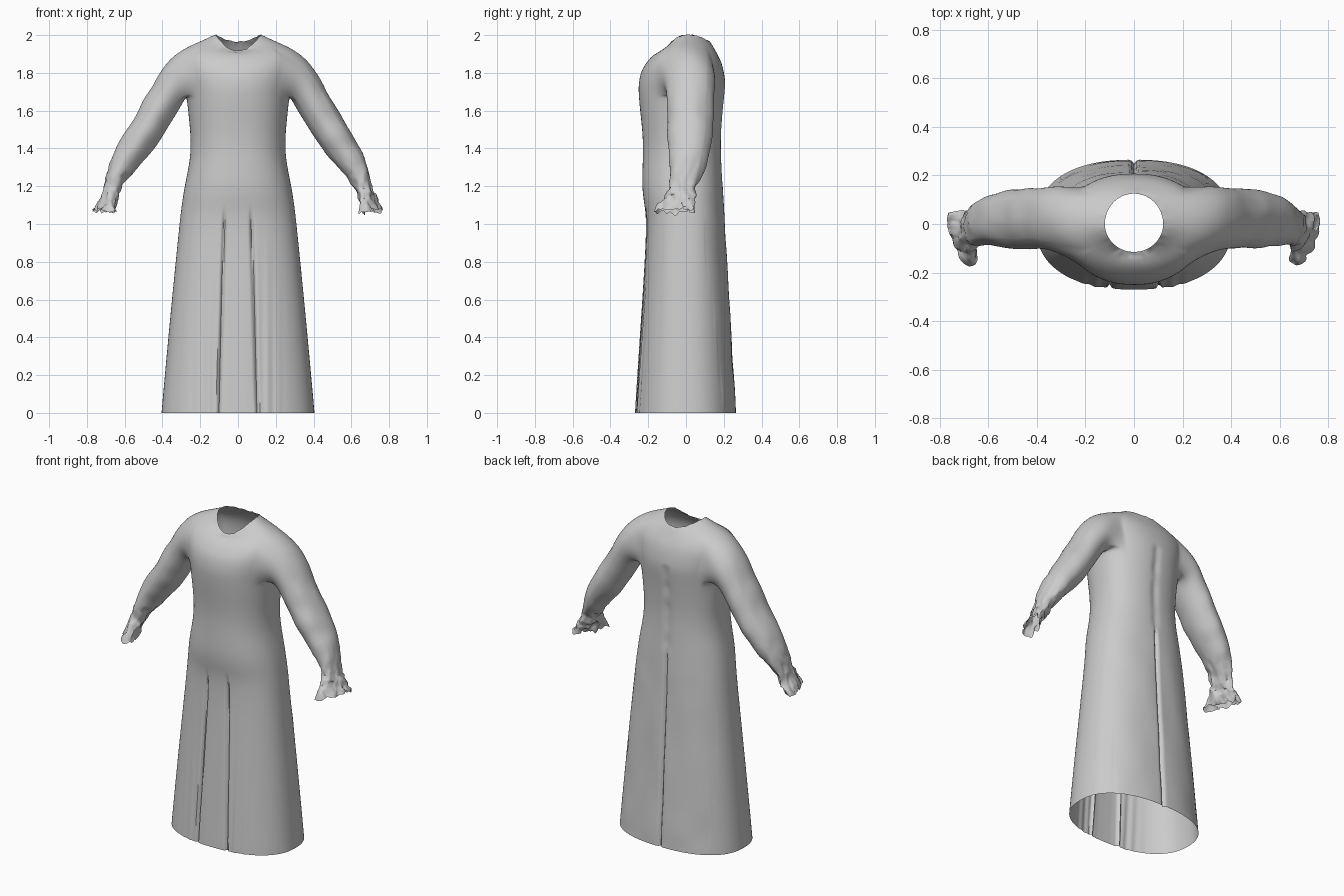
import bpy, bmesh, math
from mathutils import Vector, noise

if "Cube" in bpy.data.objects:
    bpy.data.objects.remove(bpy.data.objects["Cube"])

COLS = 40          # columns round half of the gown, front centre to back centre
C0, C1 = 11, 30    # columns bounding the armhole
R0, R1 = 9, 13     # rows bounding the armhole

# body rings: half width, front y, back y, side z, front z, back z, roundness
BODY = [
    (.405, -.27, .265, 0, 0, 0, 2.35),
    (.400, -.267, .262, .06, .06, .06, 2.35),
    (.360, -.238, .235, .5, .5, .5, 2.35),
    (.310, -.205, .205, 1.0, 1.0, 1.0, 2.35),
    (.298, -.22, .2, 1.1, 1.1, 1.1, 2.3),
    (.283, -.235, .195, 1.2, 1.2, 1.2, 2.3),
    (.250, -.227, .186, 1.35, 1.35, 1.35, 2.3),
    (.250, -.228, .185, 1.47, 1.47, 1.47, 2.3),
    (.264, -.243, .195, 1.6, 1.6, 1.6, 2.25),
    (.272, -.252, .207, 1.68, 1.7, 1.7, 2.2),
    (.285, -.250, .209, 1.74, 1.75, 1.75, 2.2),
    (.300, -.238, .2, 1.81, 1.81, 1.81, 2.2),
    (.305, -.21, .185, 1.88, 1.855, 1.865, 2.2),
    (.275, -.175, .16, 1.935, 1.895, 1.91, 2.1),
    (.195, -.14, .14, 1.968, 1.912, 1.945, 2.0),
    (.120, -.115, .125, 2.003, 1.915, 1.965, 2.0),
]
# sleeve rings: upper x, z; lower x, z; front y, back y; skew of x along y
SLEEVE = [
    (.365, 1.875, .285, 1.655, -.115, .162, 0),
    (.440, 1.765, .325, 1.585, -.102, .148, 0),
    (.505, 1.64, .385, 1.49, -.107, .152, 0),
    (.582, 1.51, .445, 1.395, -.102, .142, 0),
    (.650, 1.40, .520, 1.31, -.090, .125, 0),
    (.692, 1.29, .590, 1.235, -.088, .088, 0),
    (.708, 1.20, .628, 1.17, -.092, .05, .1),
    (.728, 1.13, .655, 1.11, -.13, .05, .25),
    (.752, 1.075, .670, 1.06, -.178, .052, .38),
]


def power(v, n):
    return math.copysign(abs(v) ** (2 / n), v)


bm = bmesh.new()

# Body: half of the torso and skirt
grid = []
for a, yf, yb, zs, zf, zb, n in BODY:
    row = []
    for c in range(COLS + 1):
        t = math.pi * (c / COLS - .5)
        ct, st = math.cos(t), math.sin(t)
        x = 0 if c in (0, COLS) else a * power(ct, n)
        y = power(st, n) * (yb if st > 0 else -yf)
        z = zs * ct * ct + (zb if st > 0 else zf) * st * st
        row.append(bm.verts.new((x, y, z)))
    grid.append(row)
for r in range(len(grid) - 1):
    for c in range(COLS):
        if not (R0 <= r < R1 and C0 <= c < C1):
            bm.faces.new((grid[r][c], grid[r][c + 1], grid[r + 1][c + 1], grid[r + 1][c]))

# Sleeve: continues outwards from the armhole edge
nc, nr = C1 - C0, R1 - R0
loop, angles = [], []
for i in range(nc):
    loop.append(grid[R0][C0 + i]); angles.append(225 - 90 * i / nc)
for i in range(nr):
    loop.append(grid[R0 + i][C1]); angles.append(135 - 90 * i / nr)
for i in range(nc):
    loop.append(grid[R1][C1 - i]); angles.append(45 - 90 * i / nc)
for i in range(nr):
    loop.append(grid[R1 - i][C0]); angles.append(-45 - 90 * i / nr)
for xu, zu, xl, zl, yf, yb, skew in SLEEVE:
    mid = Vector(((xu + xl) / 2, (yf + yb) / 2, (zu + zl) / 2))
    up = Vector(((xu - xl) / 2, 0, (zu - zl) / 2))
    side = Vector((skew * (yb - yf) / 2, (yb - yf) / 2, 0))
    ring = [bm.verts.new(mid + up * math.cos(math.radians(t)) + side * math.sin(math.radians(t)))
            for t in angles]
    k = len(ring)
    for i in range(k):
        j = (i + 1) % k
        bm.faces.new((loop[i], loop[j], ring[j], ring[i]))
    loop = ring
bmesh.ops.delete(bm, geom=[v for v in bm.verts if not v.link_faces], context='VERTS')
bmesh.ops.recalc_face_normals(bm, faces=bm.faces)

mesh = bpy.data.meshes.new("gown")
bm.to_mesh(mesh)
bm.free()
gown = bpy.data.objects.new("gown", mesh)
bpy.context.collection.objects.link(gown)
bpy.context.view_layer.objects.active = gown
gown.select_set(True)
mirror = gown.modifiers.new("mirror", 'MIRROR')
mirror.use_clip = True
sub = gown.modifiers.new("smooth", 'SUBSURF')
sub.levels = 2
for name in ("mirror", "smooth"):
    bpy.ops.object.modifier_apply(modifier=name)


def bump(d, w):
    return math.exp(-(d / w) ** 2)


def fade(v, lo, hi):
    return max(0, min(1, (v - lo) / (hi - lo)))


# Cloth details: front creases, back seam, folds, wrinkled ragged cuffs
for v in gown.data.vertices:
    x, y, z = v.co
    ax = abs(x)
    if z < 1.08 and y < -.1:
        w = fade(1.08 - z, 0, .08)
        line = .072 + .03 * (1 - z) + .004 * noise.noise((x * 2, 0, z * 6))
        v.co.y += w * .02 * bump(ax - line, .008)
        v.co.y += .003 * fade(1 - z, 0, .8) * math.sin(ax * 110) * bump(ax - .15, .07)
    if y > .1 and ax < .3:
        if z < 1.22:
            v.co.y -= .016 * fade(1.22 - z, 0, .06) * bump(x, .009)
            v.co.y += .005 * noise.noise((x * 7, 1, z * 5)) * fade(1.2 - z, 0, .2) * fade(z, 0, .1)
        elif z < 1.75:
            v.co.y -= .007 * bump(x, .025) * (1 + noise.noise((0, 0, z * 14)))
    if ax > .36 and z > 1.03:
        v.co += noise.noise_vector((x * 9, y * 9, z * 9)) * .008 * fade(ax, .36, .45)
        cuff = fade(1.36 - z, 0, .2) * fade(ax, .5, .56)
        v.co += noise.noise_vector((x * 26, y * 26, z * 26)) * .017 * cuff
        v.co.z += .022 * noise.noise((x * 30, y * 45, 3)) * fade(1.14 - z, 0, .07)
    if z > 1.89 and ax < .13:
        v.co.z += .006 * noise.noise((x * 40, y * 40, 0)) * bump(math.hypot(x, y) - .12, .02)

# Grey cloth colour
cloth = bpy.data.materials.new("grey cloth")
cloth.diffuse_color = (.6, .6, .6, 1)
cloth.use_nodes = True
cloth.node_tree.nodes["Principled BSDF"].inputs["Base Color"].default_value = cloth.diffuse_color
gown.data.materials.append(cloth)
bpy.ops.object.shade_smooth_by_angle(angle=math.radians(50))
